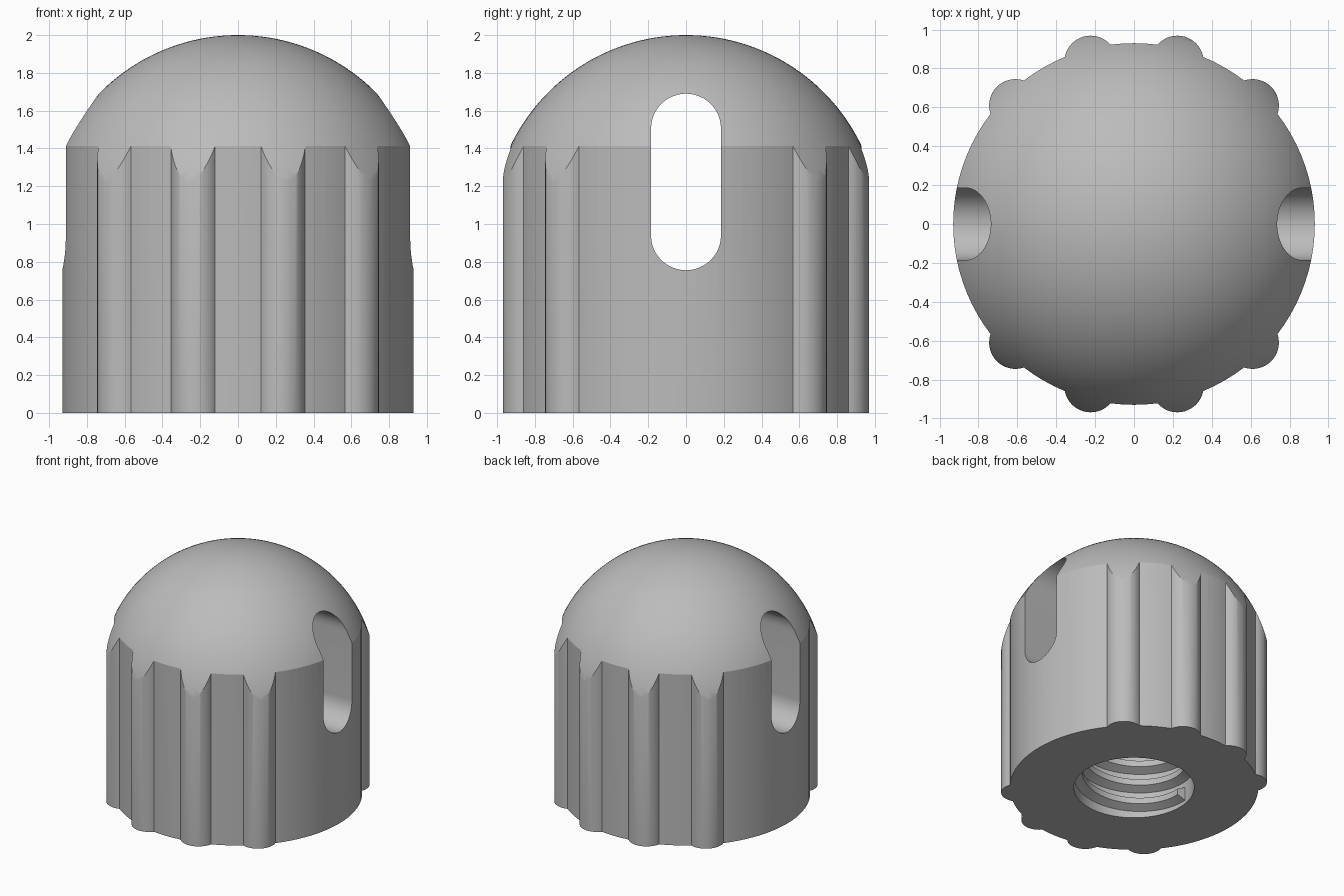
import bpy, bmesh, math
from mathutils import Matrix, Vector

if "Cube" in bpy.data.objects:
    bpy.data.objects.remove(bpy.data.objects["Cube"], do_unlink=True)

BODY_R, DOME_R, HEIGHT = 0.93, 1.03, 2.0
RIB_R, RIB_DIST = 0.135, 0.863
HOLE_R, HOLE_DEPTH = 0.45, 0.65
SLOT_R, SLOT_LOW, SLOT_HIGH = 0.185, 0.94, 1.505

grey = bpy.data.materials.new("plain grey")
grey.use_nodes = True
COLOUR = (0.5, 0.5, 0.5, 1)
grey.diffuse_color = COLOUR
grey.node_tree.nodes["Principled BSDF"].inputs["Base Color"].default_value = COLOUR


def finish(name, bm):
    bmesh.ops.recalc_face_normals(bm, faces=bm.faces)
    mesh = bpy.data.meshes.new(name)
    bm.to_mesh(mesh)
    bm.free()
    mesh.materials.append(grey)
    obj = bpy.data.objects.new(name, mesh)
    bpy.context.collection.objects.link(obj)
    return obj


def cylinder(name, radius, low, high, x=0, y=0, sides=96):
    bm = bmesh.new()
    bmesh.ops.create_cone(bm, cap_ends=True, segments=sides, radius1=radius, radius2=radius,
                          depth=high - low, matrix=Matrix.Translation((x, y, (low + high) / 2)))
    return finish(name, bm)


def lathe(name, profile, sides=96):
    bm = bmesh.new()
    verts = [bm.verts.new((r, 0, z)) for r, z in profile]
    edges = [bm.edges.new(pair) for pair in zip(verts, verts[1:])]
    bmesh.ops.spin(bm, geom=verts + edges, cent=(0, 0, 0), axis=(0, 0, 1),
                   angle=math.tau, steps=sides)
    bmesh.ops.remove_doubles(bm, verts=bm.verts, dist=0.0001)
    return finish(name, bm)


def slot_shape(name):
    # Upright rounded slot running through the whole body along x
    outline = []
    for centre, start in ((SLOT_HIGH, 0), (SLOT_LOW, math.pi)):
        for i in range(25):
            a = start + math.pi * i / 24
            outline.append((-1.2, SLOT_R * math.cos(a), centre + SLOT_R * math.sin(a)))
    bm = bmesh.new()
    face = bm.faces.new([bm.verts.new(p) for p in outline])
    out = bmesh.ops.extrude_face_region(bm, geom=[face])
    moved = [v for v in out["geom"] if isinstance(v, bmesh.types.BMVert)]
    bmesh.ops.translate(bm, verts=moved, vec=(2.4, 0, 0))
    return finish(name, bm)


def combine(target, tool, operation):
    mod = target.modifiers.new(operation.lower(), "BOOLEAN")
    mod.operation, mod.solver, mod.object = operation, "EXACT", tool
    bpy.context.view_layer.objects.active = target
    bpy.ops.object.modifier_apply(modifier=mod.name)
    bpy.data.objects.remove(tool, do_unlink=True)


def smooth(obj, degrees):
    bpy.ops.object.select_all(action="DESELECT")
    obj.select_set(True)
    bpy.context.view_layer.objects.active = obj
    bpy.ops.object.shade_smooth_by_angle(angle=math.radians(degrees))


# Cap body with four grip ribs on the front and four on the back
cap = cylinder("domed_cap", BODY_R, 0, HEIGHT + 0.1)
for side in (90, 270):
    for offset in (-45, -15, 15, 45):
        a = math.radians(side + offset)
        rib = cylinder("grip_rib", RIB_R, 0, HEIGHT + 0.1,
                       RIB_DIST * math.cos(a), RIB_DIST * math.sin(a), 48)
        combine(cap, rib, "UNION")

# Dome trims the body and the rib tops together
centre_z = HEIGHT - DOME_R
arc = [(DOME_R * math.cos(math.pi / 2 * i / 40), centre_z + DOME_R * math.sin(math.pi / 2 * i / 40))
       for i in range(40)]
envelope = lathe("dome_envelope", [(0, -0.2), (DOME_R, -0.2)] + arc + [(0, HEIGHT)])
combine(cap, envelope, "INTERSECT")

# Through slot and blind hole
combine(cap, slot_shape("slot_cutter"), "DIFFERENCE")
combine(cap, cylinder("hole_cutter", HOLE_R, -0.2, HOLE_DEPTH), "DIFFERENCE")
smooth(cap, 25)

# Helical thread ridge inside the hole
PITCH, TURNS, STEPS = 0.16, 3.1, 200
section = [(HOLE_R + 0.01, -0.06), (0.385, -0.025), (0.385, 0.025), (HOLE_R + 0.01, 0.06)]
bm = bmesh.new()
previous = None
for i in range(STEPS + 1):
    turn = TURNS * i / STEPS
    spin = Matrix.Rotation(math.radians(172) + math.tau * turn, 4, "Z")
    ring = [bm.verts.new(spin @ Vector((r, 0, 0.085 + z + PITCH * turn))) for r, z in section]
    if previous:
        for j in range(4):
            k = (j + 1) % 4
            bm.faces.new((previous[j], previous[k], ring[k], ring[j]))
    if i in (0, STEPS):
        bm.faces.new(ring)
    previous = ring
thread = finish("inner_thread", bm)
smooth(thread, 25)
